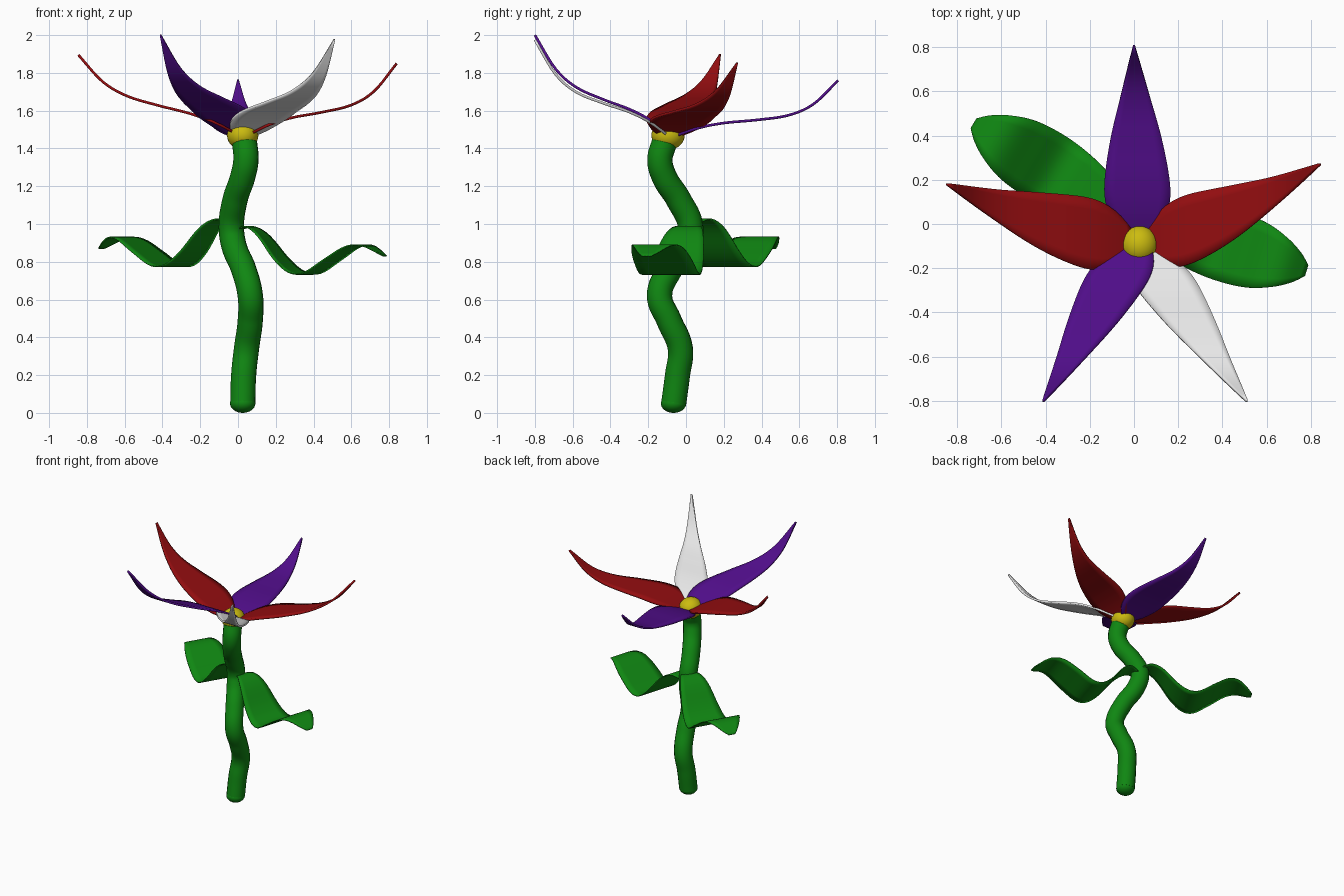
import bpy
import math
from mathutils import Vector

cube = bpy.data.objects.get("Cube")
if cube:
    bpy.data.objects.remove(cube, do_unlink=True)


def material(name, r, g, b):
    mat = bpy.data.materials.new(name)
    mat.use_nodes = True
    mat.diffuse_color = (r, g, b, 1)
    mat.node_tree.nodes["Principled BSDF"].inputs["Base Color"].default_value = (r, g, b, 1)
    return mat


green = material("leaf_green", 0.005, 0.24, 0.006)
red = material("petal_red", 0.29, 0.004, 0.005)
purple = material("petal_purple", 0.08, 0.004, 0.25)
white = material("petal_white", 0.8, 0.8, 0.8)
yellow = material("centre_yellow", 0.6, 0.5, 0.005)


def smooth_value(table, u):
    """Smooth curve through (position, value) pairs."""
    def slope(i):
        a, b = table[max(i - 1, 0)], table[min(i + 1, len(table) - 1)]
        return (b[1] - a[1]) / (b[0] - a[0])
    i = 0
    while i < len(table) - 2 and u > table[i + 1][0]:
        i += 1
    (x0, y0), (x1, y1) = table[i], table[i + 1]
    h = x1 - x0
    t = (u - x0) / h
    s = 1 - t
    return (y0 * s * s * (1 + 2 * t) + y1 * t * t * (1 + 2 * s)
            + h * slope(i) * t * s * s - h * slope(i + 1) * t * t * s)


def blade(name, mat, centre, cross, half_width, thickness, rows=32, cols=6):
    """Thin sheet swept along a centre line, for petals and leaves."""
    verts, faces = [], []
    for r in range(rows + 1):
        u = r / rows
        for c in range(cols + 1):
            verts.append(centre(u) + cross * (half_width(u) * (2 * c / cols - 1)))
    n = cols + 1
    for r in range(rows):
        for c in range(cols):
            a = r * n + c
            faces.append((a, a + 1, a + n + 1, a + n))
    mesh = bpy.data.meshes.new(name)
    mesh.from_pydata(verts, [], faces)
    mesh.materials.append(mat)
    obj = bpy.data.objects.new(name, mesh)
    bpy.context.collection.objects.link(obj)
    solid = obj.modifiers.new("thickness", "SOLIDIFY")
    solid.thickness = thickness
    solid.offset = 0
    mesh.shade_smooth()
    mesh.set_sharp_from_angle(angle=math.radians(40))
    return obj


# Petals: a sagging line from base to tip, bent slightly sideways
PETAL_WIDTH = [(0, 0.05), (0.08, 0.11), (0.18, 0.145), (0.3, 0.147), (0.52, 0.115),
               (0.75, 0.063), (0.9, 0.028), (1, 0.004)]
PETAL_SAG = [(0, 0), (0.15, 0), (0.3, -0.02), (0.5, -0.065), (0.7, -0.1), (0.85, -0.085), (1, 0)]


def petal(name, mat, base, tip, cross, bend, width, sag):
    base, tip, cross = Vector(base), Vector(tip), Vector(cross)

    def centre(u):
        p = base.lerp(tip, u) + cross * (bend * math.sin(math.pi * u))
        p.z += sag * smooth_value(PETAL_SAG, u)
        return p
    blade(name, mat, centre, cross, lambda u: width * smooth_value(PETAL_WIDTH, u), 0.014)


X, Y = (1, 0, 0), (0, 1, 0)
petal("back_petal", purple, (0.02, -0.06, 1.465), (0, 0.805, 1.76), X, 0, 1, 0.95)
petal("left_petal", red, (0.05, -0.08, 1.47), (0.84, 0.27, 1.85), Y, -0.045, 1.06, 1.05)
petal("right_petal", red, (-0.01, -0.08, 1.48), (-0.845, 0.18, 1.895), Y, -0.035, 1.08, 0.9)
petal("front_right_petal", purple, (0.01, -0.08, 1.47), (-0.41, -0.8, 2.0), X, 0.015, 0.97, 1.15)
petal("front_left_petal", white, (0.03, -0.09, 1.465), (0.51, -0.8, 1.975), X, -0.015, 0.97, 1.2)

# Leaves: wavy ribbons from the middle of the stem
LEAF_WIDTH = [(0, 0.04), (0.15, 0.1), (0.3, 0.14), (0.5, 0.163), (0.7, 0.155),
              (0.85, 0.115), (0.95, 0.065), (1, 0.025)]
LEAF_WAVE = [(0, 0.97), (0.08, 0.985), (0.17, 0.94), (0.3, 0.81), (0.4, 0.745), (0.5, 0.74),
             (0.64, 0.81), (0.78, 0.88), (0.88, 0.885), (1, 0.83)]


def leaf(name, base, tip, lift):
    base, tip = Vector(base), Vector(tip)
    axis = (tip - base).normalized()

    def centre(u):
        p = base.lerp(tip, u)
        p.z = smooth_value(LEAF_WAVE, u) + lift
        return p
    blade(name, green, centre, Vector((-axis.y, axis.x, 0)),
          lambda u: smooth_value(LEAF_WIDTH, u), 0.007, rows=40)


leaf("left_leaf", (0, 0.03, 0), (0.78, -0.21, 0), 0)
leaf("right_leaf", (-0.03, 0.04, 0), (-0.725, 0.455, 0), 0.04)

# Stem: a winding tube
STEM_RADIUS = 0.067
path = [(0.025, -0.065, 0.05), (0.03, -0.045, 0.2), (0.045, -0.03, 0.34), (0.065, -0.09, 0.49),
        (0.065, -0.14, 0.62), (0.03, -0.085, 0.76), (-0.02, 0, 0.88), (-0.035, 0.025, 0.98),
        (-0.015, -0.04, 1.13), (0.025, -0.115, 1.25), (0.042, -0.138, 1.34), (0.035, -0.115, 1.43)]
curve = bpy.data.curves.new("stem", "CURVE")
curve.dimensions = "3D"
curve.bevel_depth = STEM_RADIUS
curve.bevel_resolution = 6
curve.resolution_u = 8
curve.use_fill_caps = True
spline = curve.splines.new("BEZIER")
spline.bezier_points.add(len(path) - 1)
for point, co in zip(spline.bezier_points, path):
    point.co = co
    point.handle_left_type = point.handle_right_type = "AUTO"
curve.materials.append(green)
stem = bpy.data.objects.new("stem", curve)
bpy.context.collection.objects.link(stem)


# Rounded stem foot and flower centre
def ball(name, mat, location, scale):
    bpy.ops.mesh.primitive_uv_sphere_add(segments=32, ring_count=16, radius=1, location=location)
    obj = bpy.context.object
    obj.name = name
    obj.scale = scale
    obj.data.materials.append(mat)
    obj.data.shade_smooth()


ball("stem_foot", green, (0.025, -0.066, 0.05), (STEM_RADIUS, STEM_RADIUS, 0.05))
ball("flower_centre", yellow, (0.025, -0.095, 1.47), (0.083, 0.088, 0.078))
